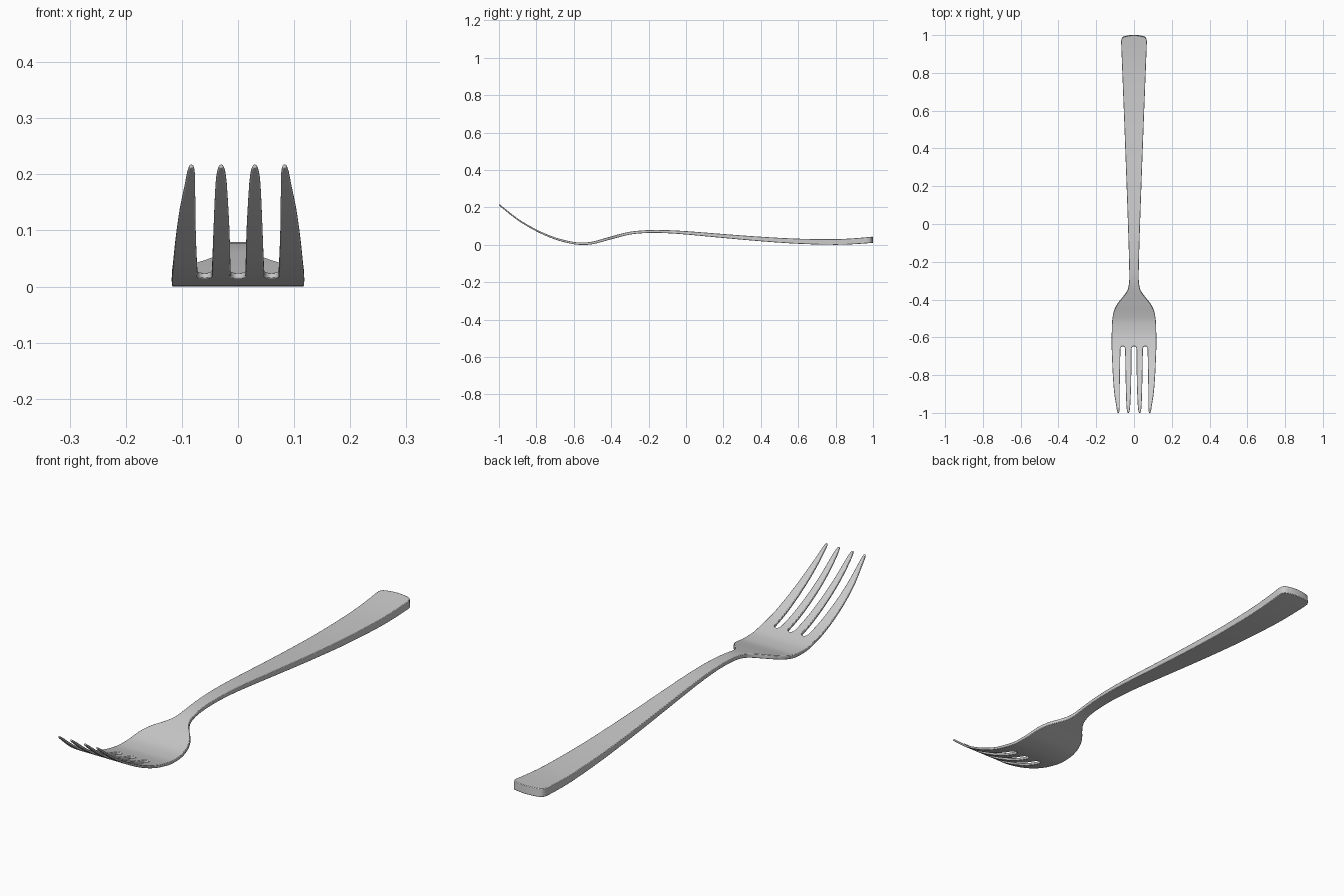
import bpy, bmesh, math
from mathutils import Vector

if "Cube" in bpy.data.objects:
    bpy.data.objects.remove(bpy.data.objects["Cube"])


def spline(table, y):
    """Smooth interpolation through (y, value) points."""
    n = len(table)
    y = min(max(y, table[0][0]), table[-1][0])
    i = 0
    while i < n - 2 and y > table[i + 1][0]:
        i += 1

    def slope(k):
        a, b = table[max(k - 1, 0)], table[min(k + 1, n - 1)]
        return (b[1] - a[1]) / (b[0] - a[0])
    (y0, v0), (y1, v1) = table[i], table[i + 1]
    h = y1 - y0
    t = (y - y0) / h
    return (v0 * (2*t**3 - 3*t**2 + 1) + h * slope(i) * (t**3 - 2*t**2 + t)
            + v1 * (3*t**2 - 2*t**3) + h * slope(i + 1) * (t**3 - t**2))


# Side profile, thickness and outline, all along y
HEIGHT = [(-1, .219), (-.9, .14), (-.8, .081), (-.7, .038), (-.6, .013), (-.55, .010),
          (-.5, .014), (-.4, .041), (-.3, .066), (-.2, .075), (-.1, .074), (0, .068),
          (.2, .051), (.4, .035), (.6, .023), (.8, .019), (.9, .023), (1, .031)]
THICK = [(-1, .007), (-.8, .009), (-.6, .012), (-.4, .015), (-.2, .015), (0, .018),
         (.4, .024), (.8, .030), (1, .033)]
WIDTH = [(-.66, .118), (-.6, .118), (-.54, .117), (-.5, .114), (-.46, .106), (-.42, .086),
         (-.385, .057), (-.35, .034), (-.31, .026), (-.25, .025), (0, .032), (.5, .050),
         (.97, .068), (.985, .067), (.995, .062), (1, .058)]
# Tine edges: outer tine then inner tine
OUTER = ([(-1, .080), (-.99, .0775), (-.96, .0765), (-.85, .0755), (-.66, .072)],
         [(-1, .086), (-.99, .0895), (-.96, .0945), (-.9, .104), (-.8, .112), (-.66, .118)])
INNER = ([(-1, .027), (-.99, .0235), (-.96, .020), (-.85, .0155), (-.66, .013)],
         [(-1, .033), (-.99, .0365), (-.96, .040), (-.85, .0435), (-.66, .047)])
ROOT = -.66

bm = bmesh.new()

# Columns across the palm: 4 tines of 2 strips, 3 gaps of 6 strips
edges = [-.118, -.072, -.047, -.013, .013, .047, .072, .118]
cols, lift, tine_start = [], [], []
for k in range(7):
    a, b = edges[k], edges[k + 1]
    n = 6 if k % 2 else 2
    if k % 2 == 0:
        tine_start.append(len(cols))
    for j in range(n):
        s = -math.cos(math.pi * j / n) if k % 2 else 2 * j / n - 1
        cols.append(((a + b) / 2 + s * (b - a) / 2) / .118)
        lift.append((b - a) / 2 * math.sqrt(max(0, 1 - s * s)) if k % 2 else 0)
cols.append(1)
lift.append(0)


def bridge(r0, r1):
    for j in range(len(r0) - 1):
        bm.faces.new((r0[j], r0[j + 1], r1[j + 1], r1[j]))


# Palm, neck and handle as one sheet
ys = [-.63 + .015 * i for i in range(25)] + [-.24 + .04 * i for i in range(30)]
ys += [.95, .97, .985, .995, 1]
root_row = [bm.verts.new((u * .118, ROOT + d, 0)) for u, d in zip(cols, lift)]
prev = root_row
for y in ys:
    bow = max(0, (y - .9) / .1) * .01
    row = [bm.verts.new((u * spline(WIDTH, y), y - bow * u * u, 0)) for u in cols]
    bridge(prev, row)
    prev = row

# Four tapered tines growing from the palm
tine_ys = [ROOT - .02 * i for i in range(1, 16)] + [-.975, -.985, -.992, -.997, -1]
for start, (lo, hi), side in zip(tine_start, (OUTER, INNER, INNER, OUTER), (-1, -1, 1, 1)):
    prev = root_row[start:start + 3]
    for y in tine_ys:
        a, b = sorted((side * spline(lo, y), side * spline(hi, y)))
        row = [bm.verts.new((x, y, 0)) for x in (a, (a + b) / 2, b)]
        bridge(row, prev)
        prev = row

# Give the sheet thickness and bend it along the side profile
top = list(bm.verts)
ext = bmesh.ops.extrude_face_region(bm, geom=list(bm.faces), use_keep_orig=True)
bottom = [g for g in ext["geom"] if isinstance(g, bmesh.types.BMVert)]
for verts, sign in ((top, 1), (bottom, -1)):
    for v in verts:
        y = v.co.y
        e = .004
        y0, y1 = max(y - e, -1), min(y + e, 1)
        grad = (spline(HEIGHT, y1) - spline(HEIGHT, y0)) / (y1 - y0)
        normal = Vector((0, -grad, 1)).normalized()
        v.co.z = spline(HEIGHT, y)
        v.co += normal * sign * spline(THICK, y) / 2

# Rest the fork on the ground
low = min(v.co.z for v in bm.verts)
for v in bm.verts:
    v.co.z -= low
bmesh.ops.recalc_face_normals(bm, faces=bm.faces)

mesh = bpy.data.meshes.new("fork")
bm.to_mesh(mesh)
bm.free()
fork = bpy.data.objects.new("fork", mesh)
bpy.context.collection.objects.link(fork)
bpy.context.view_layer.objects.active = fork
fork.select_set(True)

# Soft rim and smooth shading
bevel = fork.modifiers.new("rim", "BEVEL")
bevel.width = .0022
bevel.segments = 2
bevel.limit_method = 'ANGLE'
bevel.angle_limit = math.radians(50)
bpy.ops.object.shade_smooth_by_angle(angle=math.radians(40))
